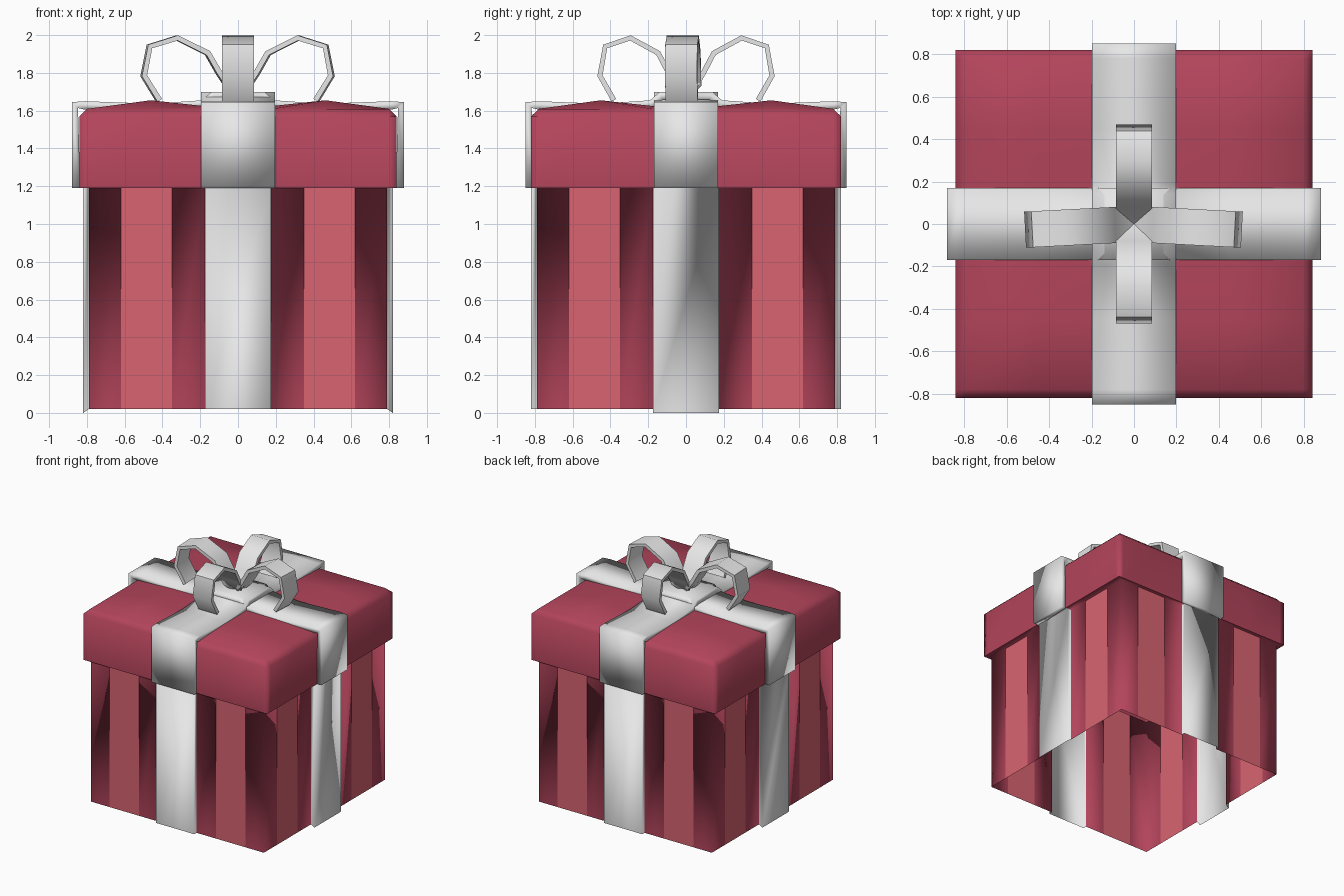
import bpy, bmesh, math
from mathutils import Matrix, Vector

if "Cube" in bpy.data.objects:
    bpy.data.objects.remove(bpy.data.objects["Cube"], do_unlink=True)


def material(name, rgb):
    m = bpy.data.materials.new(name)
    m.use_nodes = True
    m.diffuse_color = (*rgb, 1)
    bsdf = next(n for n in m.node_tree.nodes if n.type == 'BSDF_PRINCIPLED')
    bsdf.inputs["Base Color"].default_value = (*rgb, 1)
    return m


MAROON = material("maroon paper", (0.45, 0.058, 0.105))
PINK = material("pink stripe", (0.69, 0.127, 0.165))
SILVER = material("silver ribbon", (0.8, 0.8, 0.8))


def finish(bm, name, mats, angle=180, thickness=0, offset=-1):
    me = bpy.data.meshes.new(name)
    bm.to_mesh(me)
    bm.free()
    ob = bpy.data.objects.new(name, me)
    bpy.context.scene.collection.objects.link(ob)
    for m in mats:
        me.materials.append(m)
    bpy.ops.object.select_all(action='DESELECT')
    ob.select_set(True)
    bpy.context.view_layer.objects.active = ob
    if thickness:
        mod = ob.modifiers.new("Thickness", 'SOLIDIFY')
        mod.thickness, mod.offset = thickness, offset
        bpy.ops.object.modifier_apply(modifier=mod.name)
    bpy.ops.object.shade_smooth_by_angle(angle=math.radians(angle))
    return ob


# Open box body: one wall outline with stripes and raised ribbon, turned to four sides
HALF, RIBBON, RAISED = 0.79, 0.175, 0.82
outline = [(-HALF, HALF), (-0.62, HALF), (-0.35, HALF), (-RIBBON, HALF),
           (-RIBBON, RAISED), (RIBBON, RAISED), (RIBBON, HALF),
           (0.35, HALF), (0.62, HALF)]
colours = [0, 1, 0, 2, 2, 2, 0, 1, 0]

bm = bmesh.new()
rings, paint = [], []
for side in range(4):
    turn = Matrix.Rotation(side * math.pi / 2, 3, 'Z')
    for i, (t, d) in enumerate(outline):
        p = turn @ Vector((t, -d, 0))
        rim = turn @ Vector((-0.84 if i == 0 else t, -0.84, 0))
        rim.y = max(-0.82, min(0.82, rim.y))
        low = 0.0 if d == RAISED and side % 2 else 0.02
        rings.append([bm.verts.new((p.x, p.y, low)),
                      bm.verts.new((p.x, p.y, 1.19)),
                      bm.verts.new((rim.x, rim.y, 1.19))])
        paint.append(colours[i])
for i, a in enumerate(rings):
    b = rings[(i + 1) % len(rings)]
    wall = bm.faces.new((a[0], b[0], b[1], a[1]))
    wall.material_index = paint[i]
    ledge = bm.faces.new((a[1], b[1], b[2], a[2]))
    ledge.material_index = 2 if paint[i] == 2 else 0
body = finish(bm, "box_body", [MAROON, PINK, SILVER])
sharp = {k for f in body.data.polygons if f.material_index == 1 for k in f.edge_keys}
for e in body.data.edges:
    if e.key in sharp:
        e.use_edge_sharp = True

# Lid with four softly pillowed quarters
drop = {1: 0.085, 0.95: 0.045, 0.55: 0, 0.22: 0.03}
steps = [-1, -0.95, -0.55, -0.22, 0.22, 0.55, 0.95, 1]
bm = bmesh.new()
grid = [[bm.verts.new((u * 0.84, v * 0.82, 1.655 - max(drop[abs(u)], drop[abs(v)])))
         for v in steps] for u in steps]
for i in range(len(steps) - 1):
    for j in range(len(steps) - 1):
        bm.faces.new((grid[i][j], grid[i + 1][j], grid[i + 1][j + 1], grid[i][j + 1]))
border = [e for e in bm.edges if e.is_boundary]
skirt = bmesh.ops.extrude_edge_only(bm, edges=border)["geom"]
for v in skirt:
    if isinstance(v, bmesh.types.BMVert):
        v.co.z = 1.19
bmesh.ops.recalc_face_normals(bm, faces=bm.faces)
finish(bm, "lid", [MAROON])


def strip(name, path, widths, turn, thickness, offset, angle):
    """Ribbon following an (x, z) path, turned about the vertical axis."""
    bm = bmesh.new()
    rows = [[bm.verts.new((x, s * w, z)) for s in (-1, 1)]
            for (x, z), w in zip(path, widths)]
    for a, b in zip(rows, rows[1:]):
        bm.faces.new((a[0], b[0], b[1], a[1]))
    bm.transform(Matrix.Rotation(math.radians(turn), 4, 'Z'))
    finish(bm, name, [SILVER], angle, thickness, offset)


# Ribbons crossing over the lid, raised where they meet
for name, reach, width, turn in (("lid_ribbon_across", 0.88, 0.17, 0),
                                 ("lid_ribbon_front_to_back", 0.85, 0.197, 90)):
    half = [(reach, 1.19), (reach, 1.645), (reach - 0.07, 1.65),
            (0.45, 1.637), (0.19, 1.655), (0.14, 1.70)]
    path = [(-x, z) for x, z in half] + half[::-1]
    strip(name, path, [width] * len(path), turn, 0.045, -1, 100)

# Bow loops, pinched at the middle
loop = [(0.01, 1.69), (0.06, 1.74), (0.10, 1.80), (0.16, 1.905), (0.32, 1.985),
        (0.465, 1.94), (0.495, 1.785), (0.415, 1.655)]
pinch = [0.035] + [0.085] * (len(loop) - 1)
for name, turn, scale in (("bow_loop_left", -3, 1), ("bow_loop_right", 183, 1.01),
                          ("bow_loop_back", 90, 0.92), ("bow_loop_front", 270, 0.92)):
    strip(name, [(x * scale, z) for x, z in loop], pinch, turn, 0.028, 0, 60)
